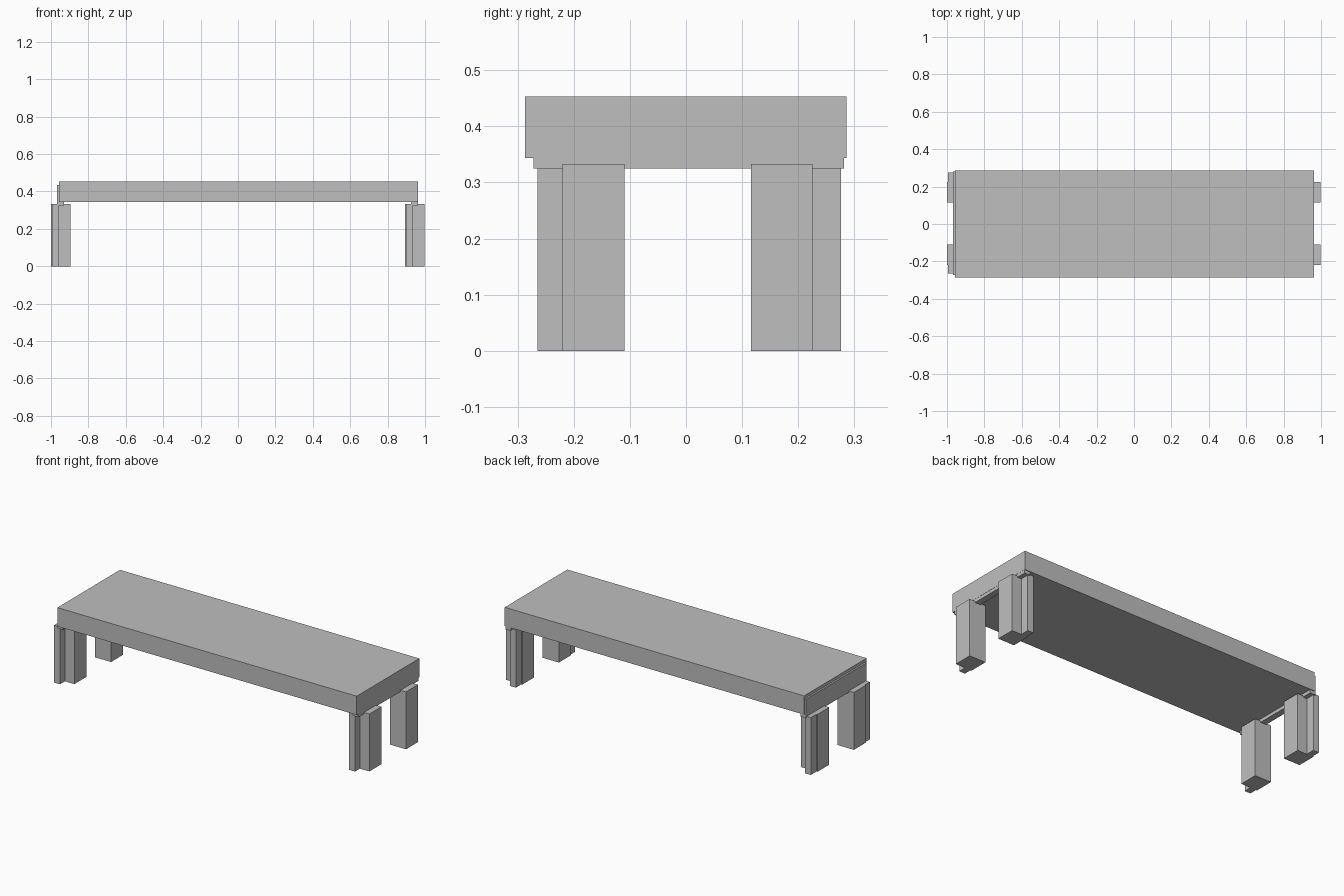
import bpy

cube = bpy.data.objects.get("Cube")
if cube:
    bpy.data.objects.remove(cube, do_unlink=True)

# One plain grey for the whole bench
grey = bpy.data.materials.new("plain grey")
grey.use_nodes = True
colour = (0.52, 0.52, 0.52, 1)
grey.diffuse_color = colour
grey.node_tree.nodes["Principled BSDF"].inputs["Base Color"].default_value = colour


def box(name, x, y, z):
    """Flat-faced box from (min, max) spans along each axis."""
    spans = (x, y, z)
    bpy.ops.mesh.primitive_cube_add(size=1, location=[(a + b) / 2 for a, b in spans])
    ob = bpy.context.object
    ob.name = ob.data.name = name
    ob.scale = [b - a for a, b in spans]
    bpy.ops.object.transform_apply(location=False, rotation=False, scale=True)
    ob.data.materials.append(grey)
    return ob


# Thick slab top
box("bench_top", (-0.958, 0.963), (-0.287, 0.286), (0.344, 0.453))

# Each end: a cross rail under the slab, and two legs with a slim outer post
for side, rail_x, leg_x in (("right", -0.968, -1.0), ("left", 0.925, 0.893)):
    box(side + "_rail", (rail_x, rail_x + 0.037), (-0.272, 0.282), (0.325, 0.435))
    for end, leg_y, post_y in (("front", (-0.22, -0.11), (-0.265, -0.22)),
                               ("back", (0.116, 0.225), (0.225, 0.276))):
        box(f"{end}_{side}_leg", (leg_x, leg_x + 0.104), leg_y, (0, 0.333))
        box(f"{end}_{side}_post", (leg_x + 0.006, leg_x + 0.043), post_y, (0, 0.333))
